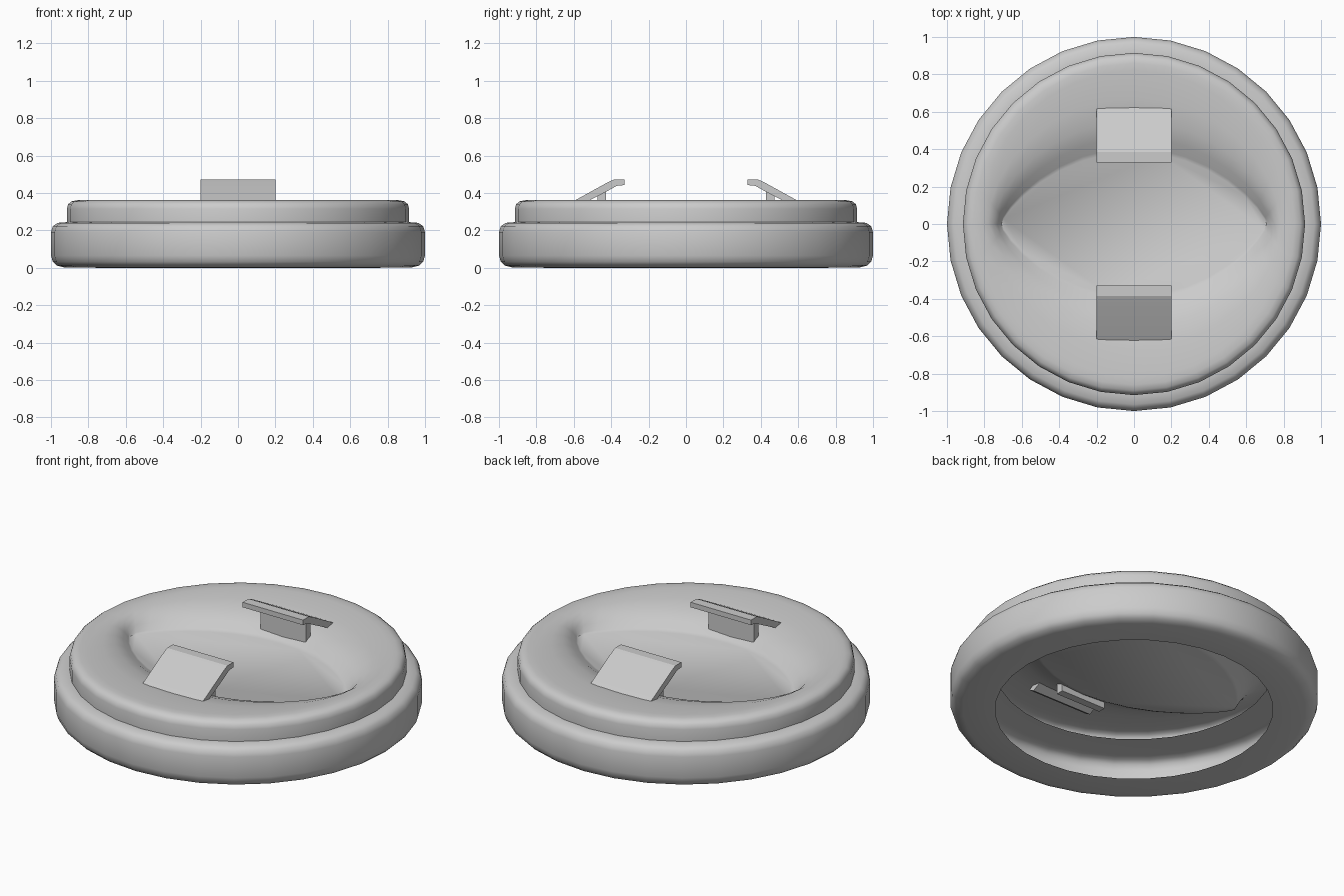
import bpy, bmesh
from math import sin, cos, pi

if "Cube" in bpy.data.objects:
    bpy.data.objects.remove(bpy.data.objects["Cube"])

SEG = 32


def finish(name, bm, angle):
    bmesh.ops.recalc_face_normals(bm, faces=bm.faces)
    me = bpy.data.meshes.new(name)
    bm.to_mesh(me)
    bm.free()
    ob = bpy.data.objects.new(name, me)
    bpy.context.collection.objects.link(ob)
    bpy.ops.object.select_all(action='DESELECT')
    ob.select_set(True)
    bpy.context.view_layer.objects.active = ob
    bpy.ops.object.shade_smooth_by_angle(angle=angle)
    return ob


def circle(r, z):
    return [(r * cos(2 * pi * i / SEG), r * sin(2 * pi * i / SEG), z) for i in range(SEG)]


def eye(z):
    pts = []
    for i in range(SEG):
        a = 2 * pi * i / SEG
        s = sin(a)
        pts.append((0.71 * cos(a), 0.385 * abs(s) ** 1.6 * (1 if s >= 0 else -1), z))
    return pts


def mix(a, b, t, z):
    return [(p[0] + (q[0] - p[0]) * t, p[1] + (q[1] - p[1]) * t, z) for p, q in zip(a, b)]


def loft(name, rings, cap=False):
    bm = bmesh.new()
    vs = [[bm.verts.new(p) for p in ring] for ring in rings]
    for a, b in zip(vs, vs[1:]):
        for i in range(SEG):
            j = (i + 1) % SEG
            bm.faces.new((a[i], a[j], b[j], b[i]))
    if cap:
        bm.faces.new(vs[-1])
    return finish(name, bm, 0.8)


# Lower rim: thin hollow shell, open in the middle
loft("lower_rim", [circle(r, z) for r, z in (
    (0.755, 0), (0.93, 0.002), (0.97, 0.012), (0.99, 0.032), (1, 0.065),
    (1, 0.19), (0.99, 0.222), (0.965, 0.24), (0.915, 0.244), (0.75, 0.244))])

# Upper disc with the sunken eye-shaped dish
floor, edge = eye(0.26), circle(0.82, 0.36)
loft("upper_disc", [
    circle(0.915, 0.244), circle(0.915, 0.315), circle(0.908, 0.34),
    circle(0.89, 0.355), circle(0.86, 0.361), edge,
    mix(floor, edge, 0.65, 0.352), mix(floor, edge, 0.38, 0.333),
    mix(floor, edge, 0.18, 0.302), mix(floor, edge, 0.05, 0.269), floor], cap=True)


def extrude_profile(name, profile, half, side):
    bm = bmesh.new()
    f = bm.faces.new([bm.verts.new((-half, side * y, z)) for y, z in profile])
    new = bmesh.ops.extrude_face_region(bm, geom=[f])["geom"]
    bmesh.ops.translate(bm, vec=(2 * half, 0, 0),
                        verts=[v for v in new if isinstance(v, bmesh.types.BMVert)])
    return finish(name, bm, 0.4)


# Two facing clips, each a bent tab on a post
TAB = [(0.645, 0.332), (0.42, 0.456), (0.385, 0.472), (0.33, 0.472),
       (0.33, 0.442), (0.37, 0.438), (0.43, 0.405), (0.61, 0.312)]
POST = [(0.427, 0.25), (0.473, 0.25), (0.473, 0.4), (0.427, 0.42)]
for label, side in (("front", -1), ("back", 1)):
    extrude_profile(label + "_clip_tab", TAB, 0.2, side)
    extrude_profile(label + "_clip_post", POST, 0.15, side)
